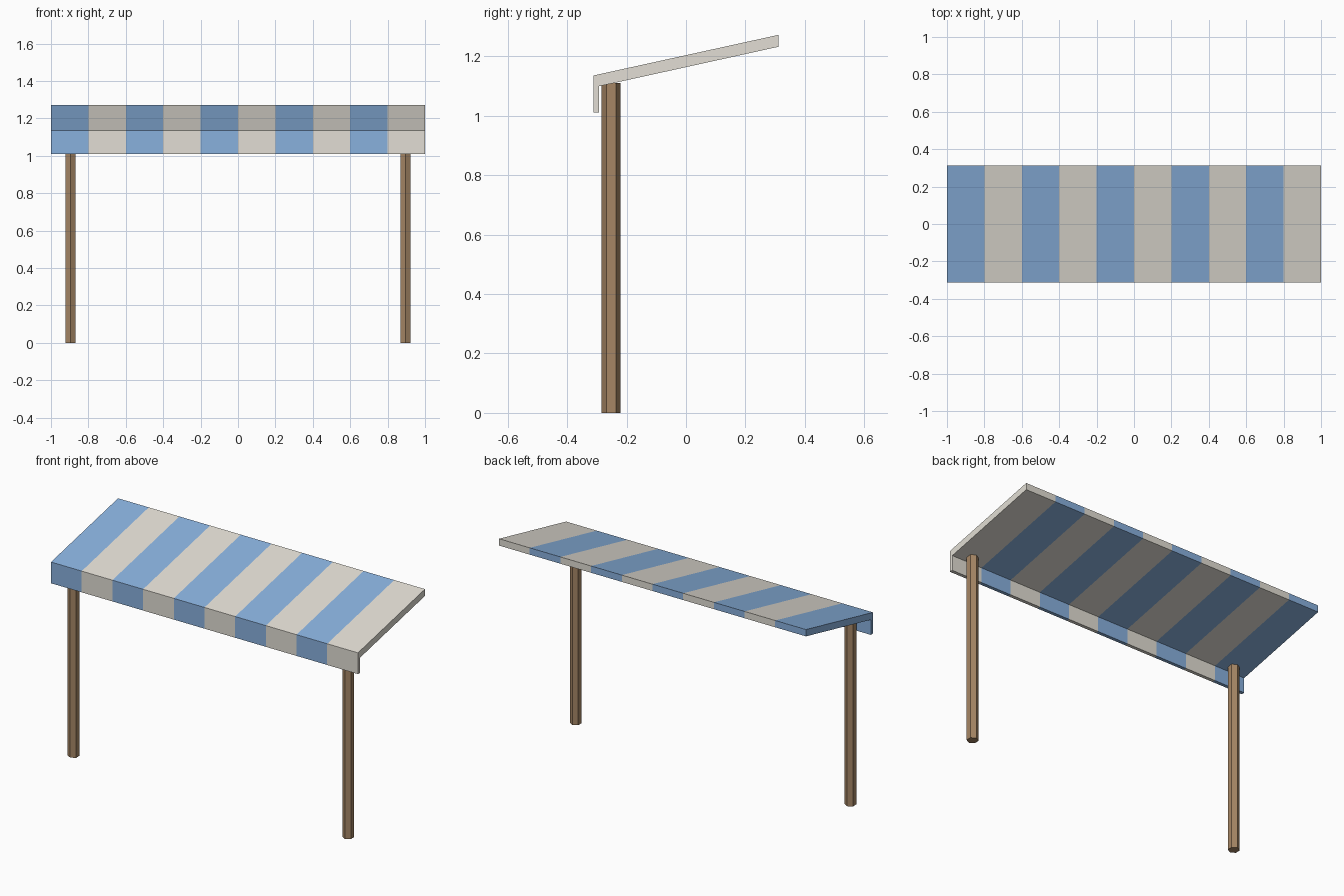
import bpy, bmesh

if "Cube" in bpy.data.objects:
    bpy.data.objects.remove(bpy.data.objects["Cube"])


def material(name, color):
    m = bpy.data.materials.new(name)
    m.diffuse_color = (*color, 1)
    m.use_nodes = True
    m.node_tree.nodes["Principled BSDF"].inputs["Base Color"].default_value = m.diffuse_color
    return m


blue = material("blue_cloth", (0.25, 0.44, 0.73))
cream = material("cream_cloth", (0.76, 0.73, 0.66))
wood = material("wood", (0.38, 0.24, 0.13))

# Striped canopy: side profile (y, z) of sloped roof with front valance, swept along x
profile = [(-0.312, 1.01), (-0.292, 1.01), (-0.292, 1.099),
           (0.312, 1.232), (0.312, 1.272), (-0.312, 1.135)]
stripes, width = 10, 0.2
bm = bmesh.new()
rings = [[bm.verts.new((-1 + i * width, y, z)) for y, z in profile]
         for i in range(stripes + 1)]
for i in range(stripes):
    a, b = rings[i], rings[i + 1]
    for j in range(len(profile)):
        k = (j + 1) % len(profile)
        bm.faces.new((a[j], a[k], b[k], b[j])).material_index = i % 2
bm.faces.new(rings[0]).material_index = 0
bm.faces.new(rings[-1]).material_index = 1
bmesh.ops.recalc_face_normals(bm, faces=bm.faces)
mesh = bpy.data.meshes.new("striped_canopy")
bm.to_mesh(mesh)
bm.free()
mesh.materials.append(blue)
mesh.materials.append(cream)
bpy.context.collection.objects.link(bpy.data.objects.new("striped_canopy", mesh))

# Hexagonal posts under the front edge
for name, x in (("left_post", -0.895), ("right_post", 0.895)):
    bpy.ops.mesh.primitive_cylinder_add(vertices=6, radius=0.0315, depth=1.11,
                                        location=(x, -0.252, 0.555))
    post = bpy.context.object
    post.name = name
    post.data.materials.append(wood)
